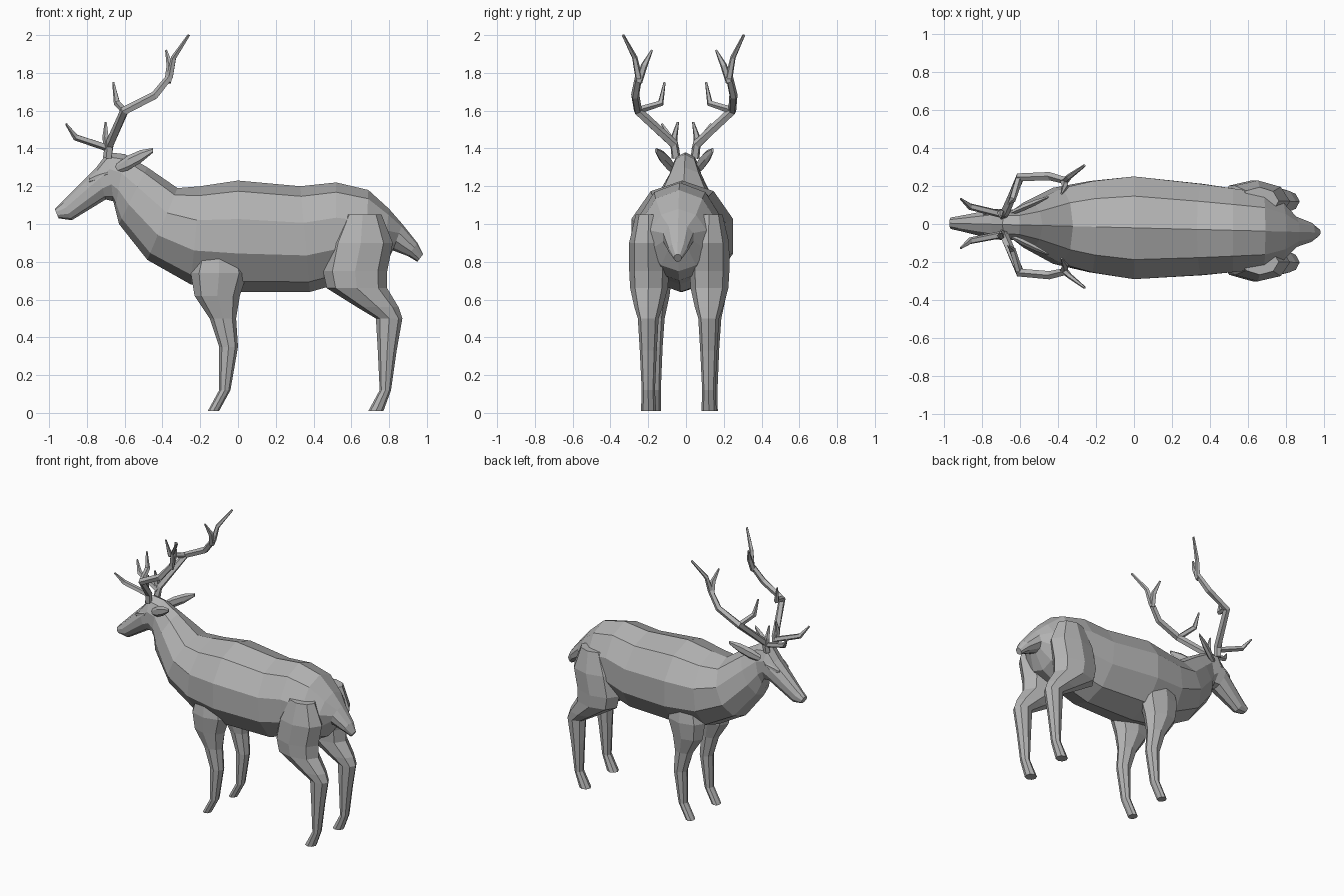
import bpy, bmesh, math
from mathutils import Vector

cube = bpy.data.objects.get("Cube")
if cube:
    bpy.data.objects.remove(cube, do_unlink=True)

coat = bpy.data.materials.new("grey coat")
coat.use_nodes = True
coat.diffuse_color = (.45, .45, .45, 1)
shader = coat.node_tree.nodes["Principled BSDF"]
shader.inputs["Base Color"].default_value = coat.diffuse_color


def oval(centre, arm, across, sides):
    """Closed ring of points around a centre, spanned by two half axes."""
    angles = [math.tau * i / sides for i in range(sides)]
    return [centre + arm * math.cos(a) + across * math.sin(a) for a in angles]


def skin_rings(name, rings):
    """Bridge closed rings of points into one capped, flat shaded object."""
    bm = bmesh.new()
    rows = [[bm.verts.new(point) for point in ring] for ring in rings]
    for vert in bm.verts:
        # The spine runs at a slight angle to the x axis
        vert.co.y -= .02 + vert.co.x / 40
    for lower, upper in zip(rows, rows[1:]):
        for i in range(len(lower)):
            bm.faces.new((lower[i - 1], lower[i], upper[i], upper[i - 1]))
    bm.faces.new(rows[0])
    bm.faces.new(rows[-1])
    bmesh.ops.recalc_face_normals(bm, faces=bm.faces)
    mesh = bpy.data.meshes.new(name)
    bm.to_mesh(mesh)
    bm.free()
    mesh.materials.append(coat)
    bpy.context.collection.objects.link(bpy.data.objects.new(name, mesh))


def trunk(name, sections):
    """Sections give the back point (x, z), the belly point (x, z) and half width."""
    rings = []
    for back_x, back_z, belly_x, belly_z, width in sections:
        back = Vector((back_x, 0, back_z))
        belly = Vector((belly_x, 0, belly_z))
        across = Vector((0, width * 1.05, 0))
        rings.append(oval((back + belly) / 2, (back - belly) / 2, across, 10))
    skin_rings(name, rings)


def leg(name, side, spread, sections):
    """Sections give x, z and half depth; the width follows from the depth."""
    rings = []
    for x, z, depth in sections:
        centre = Vector((x, side * spread, z))
        across = Vector((0, .02 + depth / 2, 0))
        rings.append(oval(centre, Vector((depth, 0, 0)), across, 8))
    skin_rings(name, rings)


def leaf(name, side, root, tip, height):
    """Flat pointed shape that swells between its root and its tip."""
    root, tip = (Vector((x, side * y, z)) for x, y, z in (root, tip))
    rings = []
    for step in range(4):
        t = step / 3
        swell = height * math.sin(math.pi * (.2 + .7 * t))
        across = Vector((0, swell / 2, 0))
        rings.append(oval(root.lerp(tip, t), Vector((0, 0, swell)), across, 6))
    skin_rings(name, rings)


def horn(name, side, thickness, path):
    """Branch along a path that tapers towards its tip."""
    points = [Vector((x, side * y, z)) for x, y, z in path]
    last = len(points) - 1
    rings = []
    for k, point in enumerate(points):
        along = points[min(k + 1, last)] - points[max(k - 1, 0)]
        radius = thickness * (1 - .7 * (k / last) ** 3)
        arm = along.cross(Vector((0, 1, 0))).normalized() * radius
        across = along.cross(arm).normalized() * radius
        rings.append(oval(point, arm, across, 5))
    skin_rings(name, rings)


# Muzzle, skull, neck, barrel, rump and tail in one skin
trunk("head_and_body", [
    (-.97, 1.08, -.95, 1.03, .03),
    (-.93, 1.12, -.88, 1.02, .04),
    (-.75, 1.3, -.7, 1.13, .08),
    (-.69, 1.38, -.66, 1.12, .08),
    (-.6, 1.37, -.65, 1.08, .08),
    (-.48, 1.3, -.63, 1, .12),
    (-.32, 1.19, -.48, .81, .2),
    (-.2, 1.2, -.25, .68, .24),
    (0, 1.23, 0, .64, .27),
    (.33, 1.2, .38, .64, .24),
    (.52, 1.22, .52, .68, .22),
    (.69, 1.18, .67, .7, .2),
    (.8, 1.08, .76, .75, .15),
    (.87, 1, .82, .86, .08),
    (.95, .9, .9, .83, .05),
    (.98, .84, .95, .8, .02),
])

for label, side in (("left", -1), ("right", 1)):
    # Haunch, hock and hind foot
    leg(label + "_hind_leg", side, .16, [
        (.66, 1.05, .1), (.65, .9, .17), (.62, .75, .17), (.63, .66, .16),
        (.74, .56, .11), (.8, .5, .07), (.79, .33, .05),
        (.78, .12, .03), (.73, .01, .04)])
    # Shoulder, knee and front foot
    leg(label + "_front_leg", side, .15, [
        (-.1, .9, .1), (-.1, .74, .15), (-.11, .62, .12), (-.08, .5, .07),
        (-.05, .35, .05), (-.07, .12, .03), (-.13, .01, .03)])
    # Ear and eyelid
    leaf(label + "_ear", side, (-.65, .06, 1.29), (-.45, .15, 1.39), .04)
    leaf(label + "_eyelid", side, (-.79, .05, 1.23), (-.69, .08, 1.27), .02)
    # Antler beam with its tines
    horn(label + "_antler_beam", side, .025, [
        (-.69, .05, 1.35), (-.68, .06, 1.42), (-.6, .25, 1.6),
        (-.44, .26, 1.68), (-.36, .24, 1.78), (-.34, .26, 1.88), (-.26, .32, 2)])
    horn(label + "_upper_tine", side, .02, [
        (-.37, .24, 1.75), (-.36, .21, 1.84), (-.38, .17, 1.92)])
    horn(label + "_middle_tine", side, .02, [
        (-.6, .25, 1.6), (-.64, .13, 1.64), (-.66, .11, 1.75)])
    horn(label + "_brow_tine", side, .02, [
        (-.68, .05, 1.4), (-.86, .09, 1.46), (-.91, .13, 1.53)])
    horn(label + "_small_tine", side, .02, [
        (-.69, .06, 1.4), (-.7, .06, 1.46), (-.7, .04, 1.54)])
